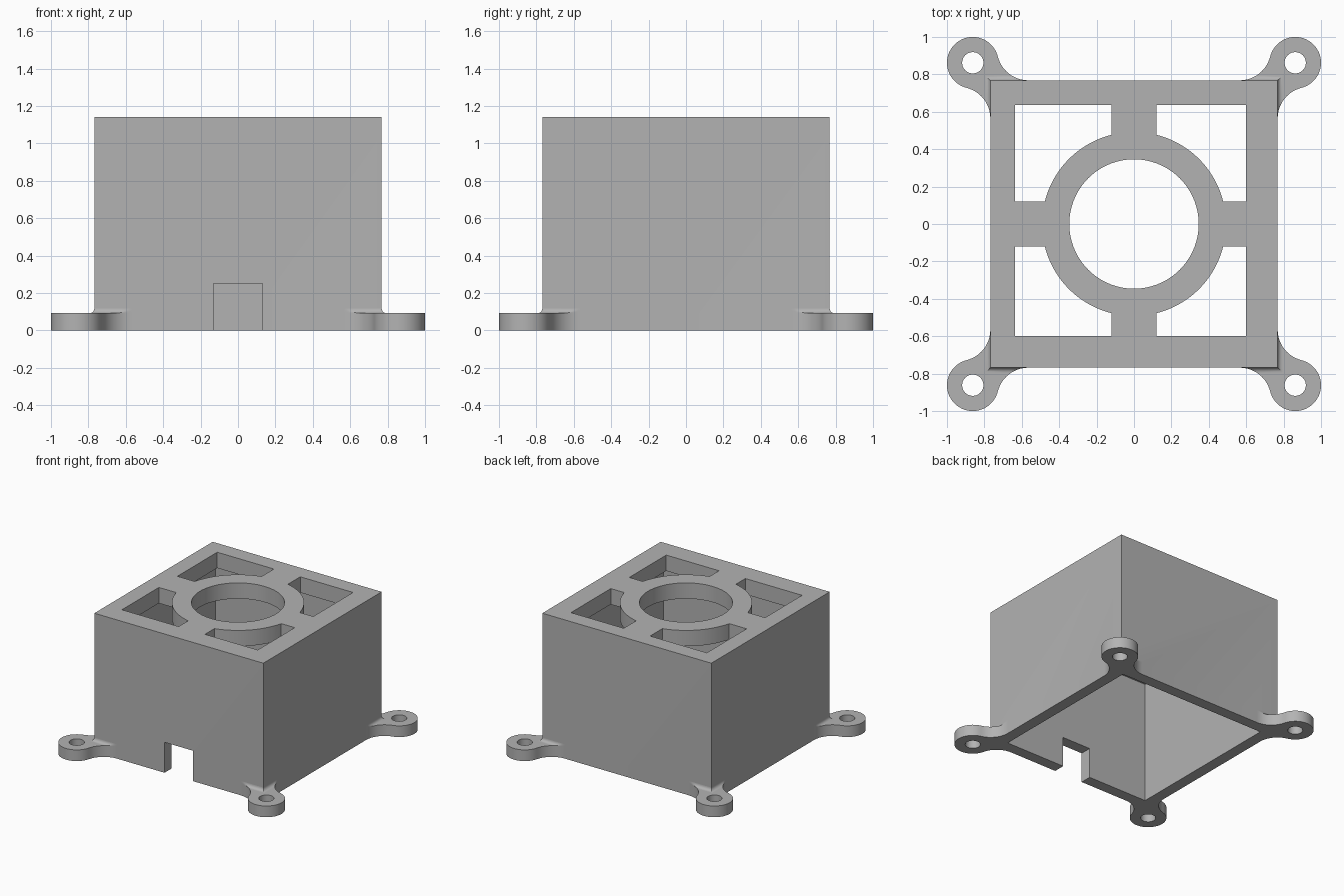
import bpy, bmesh
from math import sin, cos, pi, atan2, sqrt, radians

cube = bpy.data.objects.get("Cube")
if cube:
    bpy.data.objects.remove(cube, do_unlink=True)

HALF, HEIGHT, WALL, PLATE = 0.768, 1.14, 0.093, 0.13
HOLE_R, RING_R, SPOKE = 0.346, 0.492, 0.12
EAR, EAR_R, SCREW_R, TAB_H = 0.862, 0.138, 0.057, 0.092
FLARE, FLARE_R, COVE = 0.565, 0.168, 0.026

grey = bpy.data.materials.new("plain grey")
grey.use_nodes = True
colour = (0.45, 0.45, 0.45, 1)
grey.diffuse_color = colour
grey.node_tree.nodes["Principled BSDF"].inputs["Base Color"].default_value = colour


def finish(name, bm):
    bmesh.ops.recalc_face_normals(bm, faces=bm.faces)
    mesh = bpy.data.meshes.new(name)
    bm.to_mesh(mesh)
    bm.free()
    mesh.materials.append(grey)
    obj = bpy.data.objects.new(name, mesh)
    bpy.context.collection.objects.link(obj)
    return obj


def prism(name, outline, z0, z1):
    bm = bmesh.new()
    base = bm.faces.new([bm.verts.new((x, y, z0)) for x, y in outline])
    top = bmesh.ops.extrude_face_region(bm, geom=[base])["geom"]
    verts = [v for v in top if isinstance(v, bmesh.types.BMVert)]
    bmesh.ops.translate(bm, verts=verts, vec=(0, 0, z1 - z0))
    return finish(name, bm)


def rect(x0, x1, y0, y1):
    return [(x0, y0), (x1, y0), (x1, y1), (x0, y1)]


def arc(cx, cy, r, a0, a1, n):
    return [(cx + r * cos(a0 + (a1 - a0) * i / n),
             cy + r * sin(a0 + (a1 - a0) * i / n)) for i in range(n + 1)]


def circle(cx, cy, r, n):
    return arc(cx, cy, r, 0, 2 * pi, n)[:-1]


def combine(target, tool, operation):
    mod = target.modifiers.new(operation, 'BOOLEAN')
    mod.operation, mod.solver, mod.object = operation, 'EXACT', tool
    bpy.context.view_layer.objects.active = target
    bpy.ops.object.modifier_apply(modifier=mod.name)
    bpy.data.objects.remove(tool, do_unlink=True)


# Hollow housing, open at the bottom
housing = prism("housing", rect(-HALF, HALF, -HALF, HALF), 0, HEIGHT)
inner = HALF - WALL
combine(housing, prism("cavity", rect(-inner, inner, -inner, inner), -0.1, HEIGHT - PLATE), 'DIFFERENCE')

# Mounting ears with flared roots, joined to the housing
slope = atan2(FLARE_R + HALF - EAR, EAR - FLARE)
side_a = arc(FLARE, HALF + FLARE_R, FLARE_R, -pi / 2, -slope, 12)
tip = arc(EAR, EAR, EAR_R, pi - slope, -pi / 2 + slope, 36)
side_b = [(y, x) for x, y in reversed(side_a)]
root = HALF - 0.05
ear_outline = side_a + tip[1:-1] + side_b + [(root, FLARE), (root, root), (FLARE, root)]
corners = [(sx, sy) for sx in (-1, 1) for sy in (-1, 1)]
for sx, sy in corners:
    ear = prism("mounting_ear", [(x * sx, y * sy) for x, y in ear_outline], 0, TAB_H)
    combine(housing, ear, 'UNION')
for sx, sy in corners:
    hole = prism("screw_hole", circle(EAR * sx, EAR * sy, SCREW_R, 32), -0.1, TAB_H + 0.1)
    combine(housing, hole, 'DIFFERENCE')

# Central round opening and four windows around the ring
combine(housing, prism("centre_hole", circle(0, 0, HOLE_R, 72), HEIGHT - 0.3, HEIGHT + 0.1), 'DIFFERENCE')
swing = atan2(SPOKE, sqrt(RING_R ** 2 - SPOKE ** 2))
for sx, sy in corners:
    wx = 0.6 if sx > 0 else 0.635
    wy = 0.637 if sy > 0 else 0.6
    outline = [(SPOKE, wy), (wx, wy), (wx, SPOKE)] + arc(0, 0, RING_R, swing, pi / 2 - swing, 18)
    window = prism("window", [(x * sx, y * sy) for x, y in outline], HEIGHT - 0.3, HEIGHT + 0.1)
    combine(housing, window, 'DIFFERENCE')

# Cable notch in the front wall
combine(housing, prism("cable_notch", rect(-0.13, 0.13, -HALF - 0.1, -inner + 0.1), -0.1, 0.25), 'DIFFERENCE')


# Small coves where the ears meet the walls
def cove(sx, sy):
    bm = bmesh.new()
    steps = 6
    rows = []
    run = [FLARE + 0.13 * i / 10 for i in range(11)]
    stations = [(x, 0) for x in run] + [(HALF, 2)] + [(x, 1) for x in reversed(run)]
    for along, kind in stations:
        t = min(along - FLARE, FLARE_R)
        gap = FLARE_R - sqrt(FLARE_R ** 2 - t * t)
        row = []
        for k in range(steps + 1):
            a = k * pi / 2 / steps
            out = COVE * (1 - sin(a))
            if kind < 2:
                out = min(out, gap)
            point = [(along, HALF + out), (HALF + out, along), (HALF + out, HALF + out)][kind]
            row.append(bm.verts.new((point[0] * sx, point[1] * sy, TAB_H + COVE * (1 - cos(a)))))
        rows.append(row)
    for r0, r1 in zip(rows, rows[1:]):
        for k in range(steps):
            bm.faces.new((r0[k], r1[k], r1[k + 1], r0[k + 1]))
    bmesh.ops.remove_doubles(bm, verts=bm.verts, dist=0.00001)
    obj = finish("ear_cove", bm)
    # Turn the open strip to face outwards
    if sum(p.normal.z * p.area for p in obj.data.polygons) < 0:
        obj.data.flip_normals()
    return obj


parts = [housing] + [cove(sx, sy) for sx, sy in corners]
bpy.ops.object.select_all(action='DESELECT')
for part in parts:
    part.select_set(True)
bpy.context.view_layer.objects.active = housing
bpy.ops.object.shade_smooth_by_angle(angle=radians(30))
